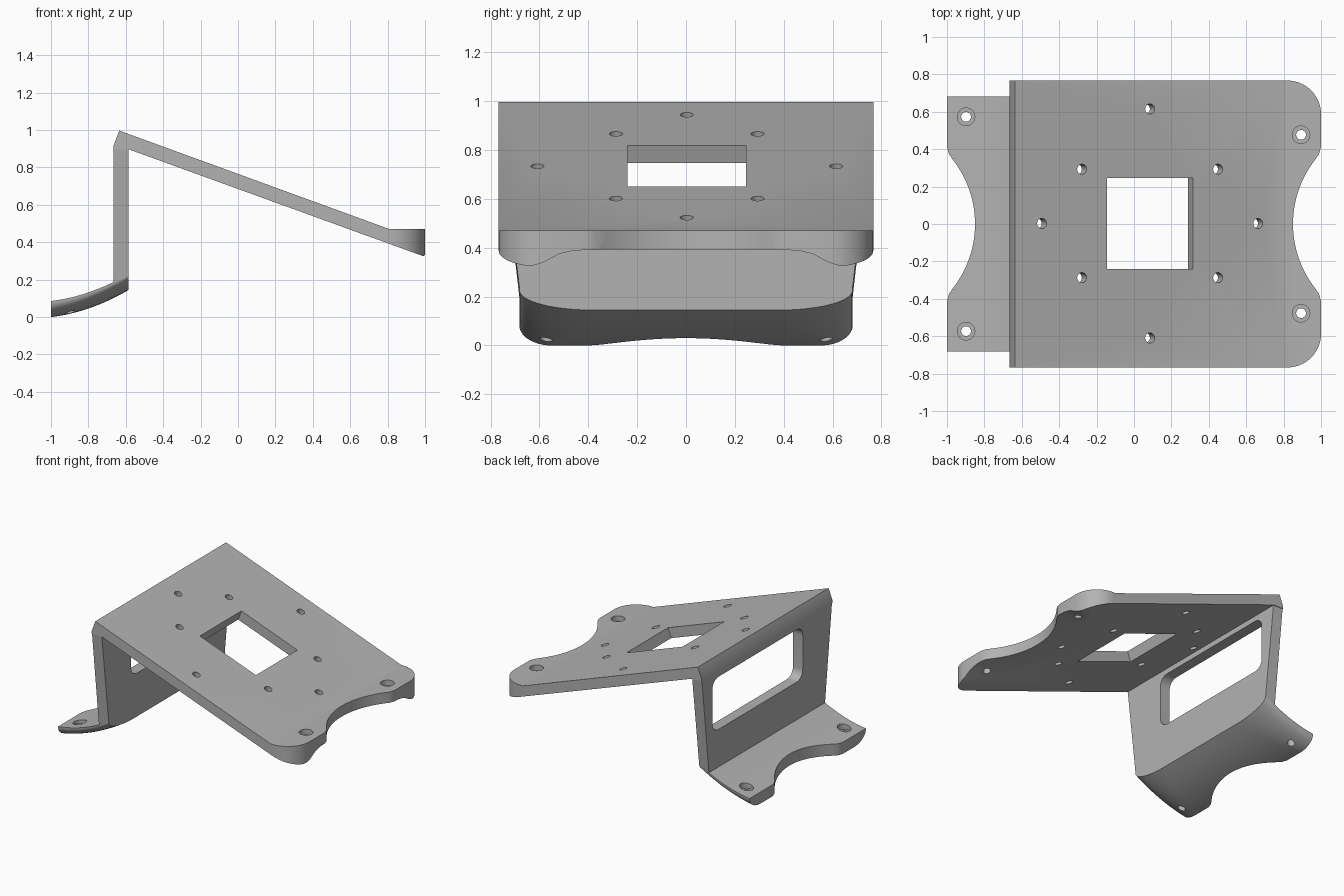
import bpy, bmesh
from math import sin, cos, pi, atan, sqrt
from mathutils import Matrix, Vector

cube = bpy.data.objects.get("Cube")
if cube:
    bpy.data.objects.remove(cube, do_unlink=True)

grey = bpy.data.materials.new("plain_grey")
grey.use_nodes = True
grey.diffuse_color = (0.45, 0.45, 0.45, 1)
grey.node_tree.nodes["Principled BSDF"].inputs["Base Color"].default_value = grey.diffuse_color

TILT = atan(0.3646)      # slope of the top plate
INNER, OUTER = -0.585, -0.665   # the two faces of the upright wall


def finish(name, bm):
    bmesh.ops.recalc_face_normals(bm, faces=bm.faces)
    mesh = bpy.data.meshes.new(name)
    bm.to_mesh(mesh)
    bm.free()
    mesh.materials.append(grey)
    obj = bpy.data.objects.new(name, mesh)
    bpy.context.collection.objects.link(obj)
    return obj


def loft(name, rings):
    """Closed solid through rings that have equal numbers of points."""
    bm = bmesh.new()
    rows = [[bm.verts.new(p) for p in ring] for ring in rings]
    for a, b in zip(rows, rows[1:]):
        for i in range(len(a)):
            j = (i + 1) % len(a)
            bm.faces.new((a[i], a[j], b[j], b[i]))
    bm.faces.new(rows[0])
    bm.faces.new(rows[-1])
    return finish(name, bm)


def prism(name, points, axis, lo, hi):
    """Extrude a flat outline along the x, y or z axis."""
    def place(p, d):
        q = list(p)
        q.insert(axis, d)
        return q
    return loft(name, [[place(p, d) for p in points] for d in (lo, hi)])


def drill(name, pos, radius, depth, tilt=0.0):
    bm = bmesh.new()
    bmesh.ops.create_cone(bm, cap_ends=True, segments=32, radius1=radius, radius2=radius,
                          depth=depth, matrix=Matrix.Translation(pos) @ Matrix.Rotation(tilt, 4, 'Y'))
    return finish(name, bm)


def combine(body, tool, operation):
    tool.hide_render = True
    mod = body.modifiers.new(operation.lower(), 'BOOLEAN')
    mod.object, mod.operation, mod.solver = tool, operation, 'EXACT'
    with bpy.context.temp_override(object=body, active_object=body, selected_objects=[body]):
        bpy.ops.object.modifier_apply(modifier=mod.name)
    bpy.data.objects.remove(tool, do_unlink=True)


def arc(cx, cy, r, a0, a1, n):
    return [(cx + r * cos(a0 + (a1 - a0) * i / n), cy + r * sin(a0 + (a1 - a0) * i / n))
            for i in range(n + 1)]


# Sloping top plate with a level lip and a bevelled back edge
bracket = prism("mounting_bracket",
                [(OUTER, 0.9), (OUTER, 0.92), (-0.635, 1), (0.805, 0.475), (1.02, 0.475),
                 (1.02, 0.318), (INNER, 0.9)], 1, -0.8, 0.8)


# Curved foot: level across its top, rounded up towards its sides underneath
def foot_base(x):
    t = x + 1
    return 0.003 + 0.116 * t + 0.562 * t * t


def foot_ring(x):
    flat = 0.55 - 0.41 * (x + 1)
    half = []
    for i in range(13):
        u = sin(i / 12 * pi / 2)
        half.append((x, flat + (0.682 - flat) * u, foot_base(x) + 0.081 * (1 - sqrt(max(0, 1 - u * u)))))
    mirrored = [(x, -y, z) for _, y, z in reversed(half)]
    top = foot_base(x) + 0.086
    return mirrored + half + [(x, 0.682, top), (x, -0.682, top)]


steps = 14
foot = loft("foot", [foot_ring(-1.02 + (INNER + 1.02) * i / steps) for i in range(steps + 1)])

# Upright wall, slightly narrower at the bottom
wall = loft("wall", [[(x, -0.765, 0.92), (x, 0.765, 0.92),
                      (x, 0.681, foot_base(x) + 0.083), (x, -0.681, foot_base(x) + 0.083)]
                     for x in (OUTER, INNER)])
combine(bracket, wall, 'UNION')
combine(bracket, foot, 'UNION')

# Plan outline: rounded front corners and a scalloped notch at each end
scallop = arc(1.406, 0, 0.556, pi + 0.61, pi - 0.61, 24)
scallop = [(1.02, -0.42), (1.0, -0.41), (0.987, -0.37)][1:] + scallop + [(0.987, 0.37), (1.0, 0.41)]
corner = arc(0.82, 0.587, 0.18, 0, pi / 2, 14)
outline = (scallop + corner + [(-1, 0.767)] + [(-x, y) for x, y in reversed(scallop)]
           + [(-1, -0.767)] + [(x, -y) for x, y in reversed(corner)])
combine(bracket, prism("plan_trim", outline, 2, -0.5, 1.5), 'INTERSECT')

# Hollow below the lip
side = [(0.68, 0.323), (0.62, 0.332), (0.58, 0.345), (0.52, 0.378), (0.46, 0.392), (0.35, 0.396)]
hollow = [(-0.68, 0.2), (0.68, 0.2)] + side + [(-y, z) for y, z in reversed(side)]
combine(bracket, prism("lip_hollow", hollow, 0, 0.7, 1.2), 'DIFFERENCE')

# Rounded window through the wall
r, y0, y1, z0, z1 = 0.07, -0.42, 0.64, 0.47, 0.86
window = []
for k, (y, z) in enumerate([(y1 - r, z1 - r), (y0 + r, z1 - r), (y0 + r, z0 + r), (y1 - r, z0 + r)]):
    window += arc(y, z, r, k * pi / 2, (k + 1) * pi / 2, 8)
combine(bracket, prism("wall_window", window, 0, -0.75, -0.5), 'DIFFERENCE')

# Square opening in the plate, cut at right angles to its surface
centre = Vector((0.085, 0.003, 0.737))
bm = bmesh.new()
bmesh.ops.create_cube(bm, size=1, matrix=Matrix.Translation(centre) @ Matrix.Rotation(TILT, 4, 'Y')
                      @ Matrix.Diagonal((0.49, 0.487, 0.4, 1)))
combine(bracket, finish("plate_opening", bm), 'DIFFERENCE')

# Eight small holes around the opening
spots = [(0.615, 0), (-0.615, 0), (0, 0.612), (0, -0.612)]
spots += [(u, v) for u in (-0.387, 0.387) for v in (-0.29, 0.29)]
for u, v in spots:
    pos = centre + Vector((u * cos(TILT), v, -u * sin(TILT)))
    combine(bracket, drill("small_hole", pos, 0.027, 0.25, TILT), 'DIFFERENCE')

# Counterbored screw holes in the lip and the foot
for x, y, floor in ((0.893, 0.477, 0.435), (-0.898, 0.573, 0.075)):
    for s in (-1, 1):
        combine(bracket, drill("screw_hole", (x, s * y, floor), 0.026, 0.3), 'DIFFERENCE')
        combine(bracket, drill("counterbore", (x, s * y, floor + 0.1), 0.047, 0.2), 'DIFFERENCE')

# Rest on the ground, smooth the curved faces
low = min(v.co.z for v in bracket.data.vertices)
bracket.data.transform(Matrix.Translation((0, 0, -low)))
bpy.ops.object.select_all(action='DESELECT')
bracket.select_set(True)
bpy.context.view_layer.objects.active = bracket
bpy.ops.object.shade_smooth_by_angle(angle=0.5)
